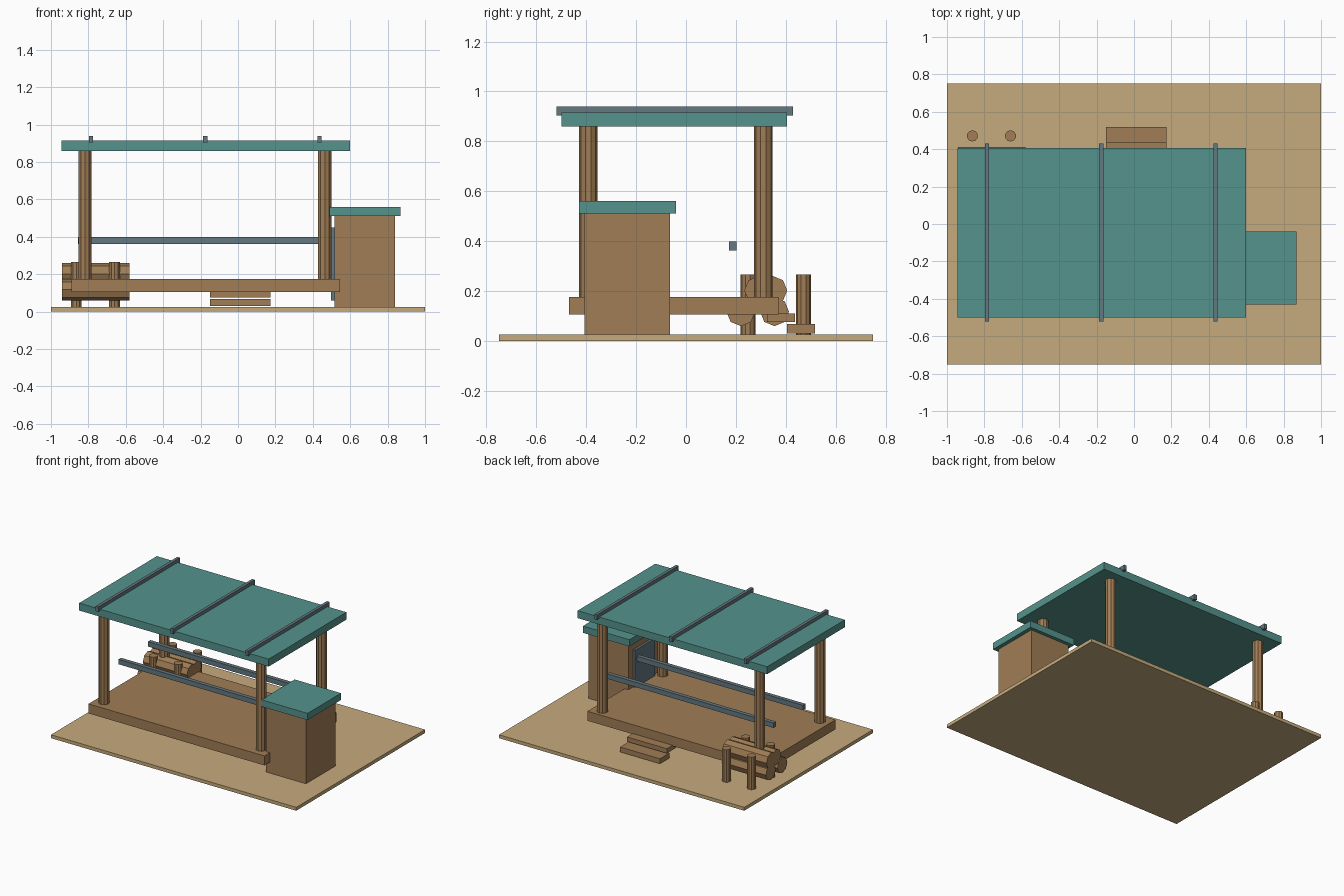
import bpy
from math import pi

if "Cube" in bpy.data.objects:
    bpy.data.objects.remove(bpy.data.objects["Cube"])


def material(name, rgb):
    m = bpy.data.materials.new(name)
    m.diffuse_color = (*rgb, 1)
    m.use_nodes = True
    m.node_tree.nodes["Principled BSDF"].inputs["Base Color"].default_value = m.diffuse_color
    return m


WOOD = material("wood", (0.35, 0.205, 0.091))
SAND = material("sand", (0.565, 0.402, 0.205))
TEAL = material("teal", (0.091, 0.292, 0.262))
SLATE = material("slate", (0.127, 0.188, 0.216))


def box(name, x, y, z, mat):
    """Box given by its (min, max) range on each axis."""
    r = (x, y, z)
    bpy.ops.mesh.primitive_cube_add(size=1, location=[(a + b) / 2 for a, b in r])
    o = bpy.context.object
    o.name = name
    o.scale = [b - a for a, b in r]
    bpy.ops.object.transform_apply(location=False, rotation=False, scale=True)
    o.data.materials.append(mat)


def pole(name, loc, radius, length, sides, rot=(0, 0, 0)):
    """Faceted wooden cylinder centred on loc."""
    bpy.ops.mesh.primitive_cylinder_add(vertices=sides, radius=radius, depth=length,
                                        location=loc, rotation=rot)
    o = bpy.context.object
    o.name = name
    o.data.materials.append(WOOD)


# Base and raised deck
box("base", (-1, 1), (-0.75, 0.75), (0, 0.025), SAND)
box("deck", (-0.89, 0.545), (-0.47, 0.37), (0.105, 0.175), WOOD)

# Roof posts
for x in (-0.818, 0.464):
    for y in (-0.392, 0.31):
        pole("roof_post", (x, y, 0.52), 0.037, 0.69, 10)

# Main roof with ribs
box("roof", (-0.945, 0.6), (-0.5, 0.405), (0.86, 0.915), TEAL)
for x in (-0.785, -0.175, 0.435):
    box("roof_rib", (x - 0.011, x + 0.011), (-0.52, 0.43), (0.903, 0.94), SLATE)

# Long rails
for y in (-0.155, 0.187):
    box("rail", (-0.855, 0.5), (y - 0.015, y + 0.015), (0.362, 0.398), SLATE)

# Side cabinet with door and lid
box("cabinet", (0.515, 0.84), (-0.408, -0.065), (0.025, 0.512), WOOD)
box("cabinet_door", (0.498, 0.52), (-0.352, -0.12), (0.06, 0.45), SLATE)
box("cabinet_roof", (0.49, 0.868), (-0.43, -0.04), (0.51, 0.56), TEAL)

# Back steps
box("lower_step", (-0.15, 0.175), (0.405, 0.518), (0.03, 0.067), WOOD)
box("upper_step", (-0.15, 0.175), (0.325, 0.437), (0.076, 0.11), WOOD)

# Log rack stakes and stacked logs
for x in (-0.864, -0.66):
    for y in (0.248, 0.466 + 0.005):
        pole("rack_stake", (x, y, 0.145), 0.03, 0.24, 10)
for y, z in ((0.22, 0.117), (0.355, 0.117), (0.292, 0.202), (0.348, 0.202)):
    pole("log", (-0.76, y, z), 0.058, 0.36, 8, (0, pi / 2, 0))
